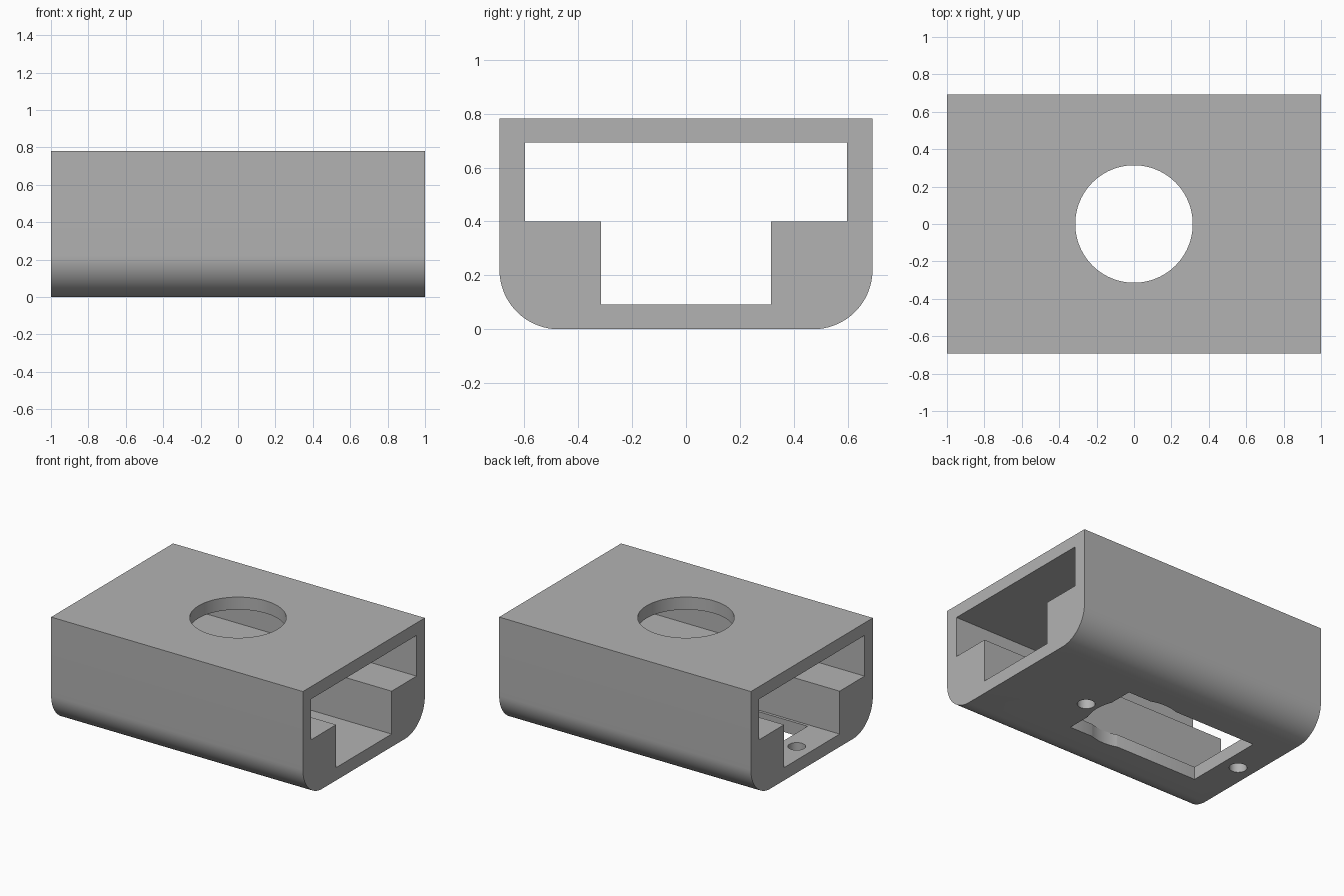
import bpy, bmesh, math
from mathutils import Matrix

default = bpy.data.objects.get("Cube")
if default:
    bpy.data.objects.remove(default, do_unlink=True)

# Single grey plastic
grey = bpy.data.materials.new("grey plastic")
grey.use_nodes = True
colour = (0.45, 0.45, 0.45, 1)
grey.diffuse_color = colour
grey.node_tree.nodes["Principled BSDF"].inputs["Base Color"].default_value = colour


def add_object(name, bm):
    bmesh.ops.recalc_face_normals(bm, faces=bm.faces)
    mesh = bpy.data.meshes.new(name)
    bm.to_mesh(mesh)
    bm.free()
    mesh.materials.append(grey)
    obj = bpy.data.objects.new(name, mesh)
    bpy.context.collection.objects.link(obj)
    return obj


def prism(name, half_profile, half_length):
    """Mirror a (y, z) half profile and extrude it along x."""
    bm = bmesh.new()
    outline = half_profile + [(-y, z) for y, z in reversed(half_profile)]
    face = bm.faces.new([bm.verts.new((-half_length, y, z)) for y, z in outline])
    side = bmesh.ops.extrude_face_region(bm, geom=[face])["geom"]
    verts = [v for v in side if isinstance(v, bmesh.types.BMVert)]
    bmesh.ops.translate(bm, verts=verts, vec=(2 * half_length, 0, 0))
    return add_object(name, bm)


def drill(name, x, radius, z_low, z_high, segments):
    bm = bmesh.new()
    bmesh.ops.create_cone(bm, cap_ends=True, segments=segments,
                          radius1=radius, radius2=radius, depth=z_high - z_low,
                          matrix=Matrix.Translation((x, 0, (z_low + z_high) / 2)))
    return add_object(name, bm)


# Outer body with rounded lower edges
width, height, radius = 0.692, 0.782, 0.22
corner = [(width - radius + radius * math.sin(a), radius - radius * math.cos(a))
          for a in (math.radians(5 * i) for i in range(19))]
housing = prism("housing", corner + [(width, height)], 1)

# Stepped channel running from end to end
channel = prism("channel_cutter",
                [(0.315, 0.092), (0.315, 0.4), (0.598, 0.4), (0.598, 0.692)], 1.2)

# Rectangular opening in the floor
bm = bmesh.new()
bmesh.ops.create_cube(bm, size=1, matrix=Matrix.Translation((-0.235, 0, 0))
                      @ Matrix.Diagonal((1.05, 0.59, 0.4, 1)))
slot = add_object("slot_cutter", bm)

# Large round opening through roof and floor, and two screw holes
cutters = [channel, slot, drill("round_cutter", 0, 0.314, -0.2, 1, 96)]
for x in (0.405, -0.88):
    cutters.append(drill("screw_cutter", x, 0.058, -0.2, 0.2, 40))

bpy.ops.object.select_all(action="DESELECT")
bpy.context.view_layer.objects.active = housing
housing.select_set(True)
for cutter in cutters:
    cutter.hide_render = True
    mod = housing.modifiers.new("cut", "BOOLEAN")
    mod.operation = "DIFFERENCE"
    mod.solver = "EXACT"
    mod.object = cutter
    bpy.ops.object.modifier_apply(modifier=mod.name)
    bpy.data.objects.remove(cutter, do_unlink=True)

bpy.ops.object.shade_smooth_by_angle(angle=math.radians(30))
